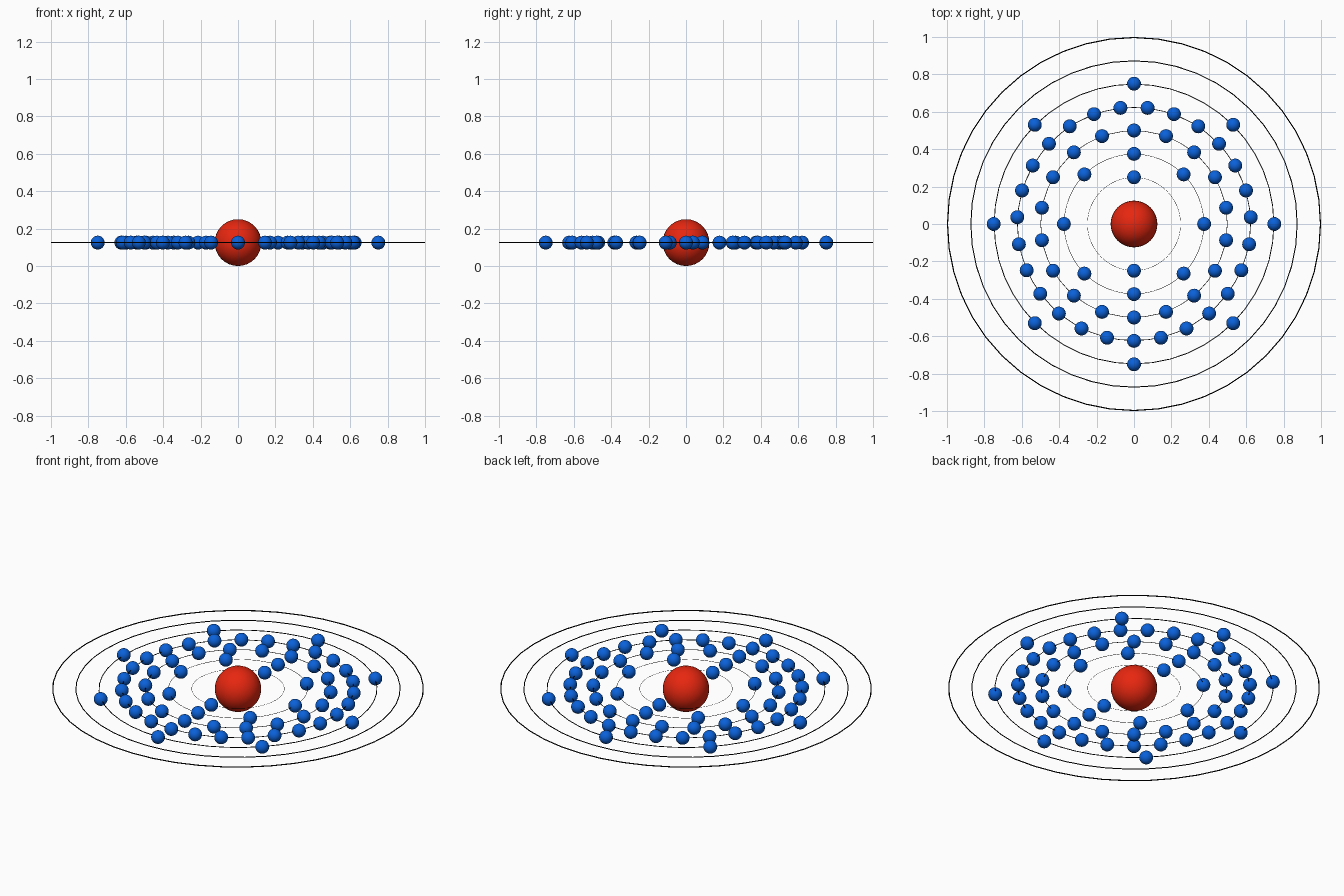
import bpy
from math import sin, cos, tau

if "Cube" in bpy.data.objects:
    bpy.data.objects.remove(bpy.data.objects["Cube"])

Z = 0.125                      # height of the orbital plane
STEP = 0.125                   # spacing between shells
ELECTRONS = [2, 8, 18, 27, 8, 0, 0]


def material(name, rgb):
    mat = bpy.data.materials.new(name)
    mat.diffuse_color = (*rgb, 1)
    mat.use_nodes = True
    mat.node_tree.nodes["Principled BSDF"].inputs["Base Color"].default_value = mat.diffuse_color
    return mat


def finish(name, mat):
    obj = bpy.context.object
    obj.name = name
    obj.data.materials.append(mat)
    bpy.ops.object.shade_smooth()
    return obj


red = material("nucleus_red", (0.8, 0.02, 0.005))
blue = material("electron_blue", (0.003, 0.12, 0.7))
black = material("orbit_black", (0.0, 0.0, 0.0))

# Nucleus
bpy.ops.mesh.primitive_uv_sphere_add(segments=32, ring_count=16, radius=0.125, location=(0, 0, Z))
finish("nucleus", red)

# Electron master, its mesh shared by all electrons
bpy.ops.mesh.primitive_uv_sphere_add(segments=32, ring_count=16, radius=0.037)
master = finish("electron_master", blue)
electron_mesh = master.data

for i, count in enumerate(ELECTRONS):
    # Orbit ring: a thin torus whose thickness grows with its radius
    radius = STEP * (i + 2)
    minor = 0.003 * radius
    bpy.ops.mesh.primitive_torus_add(major_radius=radius - minor, minor_radius=minor,
                                     major_segments=48, minor_segments=12,
                                     location=(0, 0, Z))
    finish(f"orbit_{i + 1}", black)

    # Electrons evenly spaced; the odd shell starts at the back-opposite side
    start = -tau / 4 if count % 2 else tau / 4
    for k in range(count):
        a = start + tau * k / count
        electron = bpy.data.objects.new(f"electron_{i + 1}_{k + 1}", electron_mesh)
        electron.location = (radius * cos(a), radius * sin(a), Z)
        bpy.context.collection.objects.link(electron)

bpy.data.objects.remove(master)
